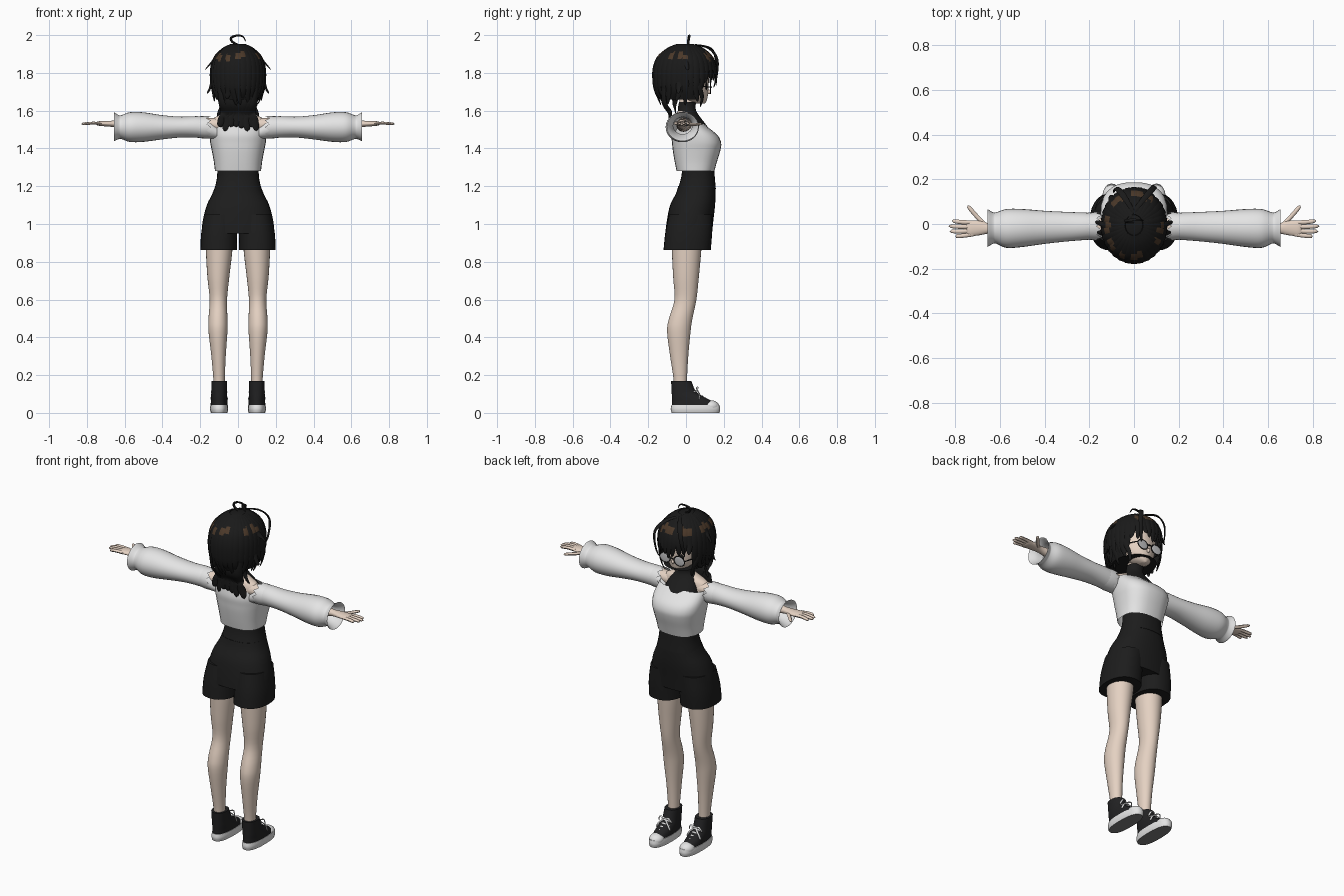
import bpy, bmesh, math, random
from mathutils import Vector, Matrix

random.seed(4)
cube = bpy.data.objects.get("Cube")
if cube:
    bpy.data.objects.remove(cube, do_unlink=True)


def material(name, *rgb):
    m = bpy.data.materials.new(name)
    m.use_nodes = True
    m.diffuse_color = (*rgb, 1)
    m.node_tree.nodes["Principled BSDF"].inputs["Base Color"].default_value = (*rgb, 1)
    return m


SKIN = material("skin", .78, .64, .54)
WHITE = material("white knit", .78, .78, .78)
BLACK = material("black cloth", .012, .012, .012)
HAIR = material("black hair", .01, .01, .01)
BROWN = material("brown hair shine", .07, .04, .022)
SHOE = material("charcoal canvas", .016, .016, .017)
GREY = material("grey rubber", .2, .2, .2)
LENS = material("pale lens", .55, .55, .56)
LIP = material("lip", .5, .22, .18)


def finish(name, bm, mats, angle=50):
    bmesh.ops.recalc_face_normals(bm, faces=bm.faces)
    me = bpy.data.meshes.new(name)
    bm.to_mesh(me)
    bm.free()
    for m in mats:
        me.materials.append(m)
    o = bpy.data.objects.new(name, me)
    bpy.context.collection.objects.link(o)
    bpy.ops.object.select_all(action='DESELECT')
    o.select_set(True)
    bpy.context.view_layer.objects.active = o
    bpy.ops.object.shade_smooth_by_angle(angle=math.radians(angle))
    return o


def spline(pts, sub):
    out = []
    for i in range(len(pts) - 1):
        quad = [pts[max(i - 1, 0)], pts[i], pts[i + 1], pts[min(i + 2, len(pts) - 1)]]
        for j in range(sub):
            t = j / sub
            out.append(tuple(.5 * (2 * b + (c - a) * t + (2*a - 5*b + 4*c - d) * t**2
                                   + (3*b - a - 3*c + d) * t**3) for a, b, c, d in zip(*quad)))
    return out + [tuple(pts[-1])]


def loft(name, rings, mats, axis='z', power=2, seg=28, sub=4, caps=(True, True),
         flip=1, zigzag=0, keep=None, rule=None):
    """Rings are (position on axis, two centre values, two radii)."""
    bm = bmesh.new()
    loops = []
    for i, (t, c1, c2, r1, r2) in enumerate(spline(rings, sub)):
        loop = []
        for k in range(seg):
            a = math.tau * k / seg
            u, v = math.cos(a), math.sin(a)
            p = c1 + r1 * math.copysign(abs(u) ** (2 / power), u)
            q = c2 + r2 * math.copysign(abs(v) ** (2 / power), v)
            w = t + (zigzag * (k % 2) if i == 0 else 0)
            co = (p, q, w) if axis == 'z' else (w, p, q)
            loop.append(bm.verts.new((co[0] * flip, co[1], co[2])))
        loops.append(loop)
    for lo, hi in zip(loops, loops[1:]):
        for k in range(seg):
            n = (k + 1) % seg
            bm.faces.new((lo[k], lo[n], hi[n], hi[k]))
    for loop, cap in zip((loops[0], loops[-1]), caps):
        if cap:
            bm.faces.new(loop)
    if keep:
        bad = [f for f in bm.faces if not keep(f.calc_center_median())]
        bmesh.ops.delete(bm, geom=bad, context='FACES')
    bmesh.ops.recalc_face_normals(bm, faces=bm.faces)
    bm.normal_update()
    if rule:
        for f in bm.faces:
            f.material_index = rule(f)
    return finish(name, bm, mats)


def strands(name, paths, mats, width, blunt=2, flat=.35, up=None, root=.5, shine=False):
    """Tapered locks swept along smooth paths, all in one object."""
    bm = bmesh.new()
    for path in paths:
        pts = [Vector(p) for p in spline(path, 5)]
        lit = shine and random.random() < .65
        band = 1.865 + random.uniform(0, .015)
        prev, last = None, len(pts) - 1
        for i, p in enumerate(pts):
            t = i / last
            tan = (pts[min(i + 1, last)] - pts[max(i - 1, 0)]).normalized()
            out = Vector(up) if up else Vector((p.x, p.y, p.z - 1.79))
            side = tan.cross(out).normalized()
            out = side.cross(tan)
            w = width * (root + (1 - root) * min(1, t * 3)) * max(1 - t ** blunt, .004) ** .5
            ring = [bm.verts.new(p + side * w * math.cos(k * math.pi / 3)
                                 + out * w * flat * math.sin(k * math.pi / 3)) for k in range(6)]
            if prev:
                for k in range(6):
                    f = bm.faces.new((prev[k], prev[k - 1], ring[k - 1], ring[k]))
                    f.material_index = int(lit and band < f.calc_center_median().z < band + .033)
            else:
                bm.faces.new(ring)
            prev = ring
        bm.faces.new(prev)
    return finish(name, bm, mats, 60)


def ellipsoid(name, loc, size, mat):
    bm = bmesh.new()
    bmesh.ops.create_uvsphere(bm, u_segments=20, v_segments=12, radius=1,
                              matrix=Matrix.Translation(loc) @ Matrix.Diagonal((*size, 1)))
    return finish(name, bm, [mat])


# Torso, neck and clothing
loft("shoulders_and_neck", [(1.45, 0, 0, .12, .06), (1.52, 0, -.01, .15, .057), (1.56, 0, -.01, .13, .05),
     (1.585, 0, -.008, .075, .043), (1.61, 0, 0, .042, .04), (1.7, 0, .01, .04, .04)], [SKIN])
loft("halter_top", [(1.44, 0, .05, .11, .09), (1.49, 0, .045, .105, .085), (1.54, 0, .03, .09, .065),
     (1.58, 0, .012, .066, .053), (1.61, 0, .004, .048, .047), (1.645, 0, .008, .046, .045)], [BLACK])
loft("sweater_body", [(1.28, 0, .05, .122, .1), (1.33, 0, .052, .128, .112), (1.39, 0, .056, .139, .126),
     (1.43, 0, .056, .147, .13), (1.47, 0, .045, .15, .122), (1.51, 0, .025, .148, .094),
     (1.53, 0, .015, .142, .08)], [WHITE], power=2.5, caps=(False, False))
loft("waistband", [(1.185, 0, .057, .125, .101), (1.24, 0, .063, .112, .09), (1.295, 0, .065, .109, .084)],
     [BLACK], power=2.3)
loft("shorts_seat", [(.95, 0, .014, .193, .124), (1.02, 0, .022, .186, .123), (1.1, 0, .035, .165, .119),
     (1.16, 0, .051, .136, .105), (1.2, 0, .057, .121, .098)], [BLACK], power=2.3)

# Head and face
loft("head", [(1.638, 0, .075, .012, .025), (1.655, 0, .052, .047, .058), (1.69, 0, .03, .082, .087),
     (1.74, 0, .018, .1, .102), (1.82, 0, .01, .108, .11), (1.9, 0, 0, .085, .085), (1.93, 0, 0, .04, .04)],
     [SKIN])
ellipsoid("nose", (0, .12, 1.7), (.008, .012, .012), SKIN)
ellipsoid("mouth", (0, .105, 1.667), (.014, .004, .003), LIP)


# Hair: a cap below, with separate locks over it
def reach(z):
    table = [(1.5, .6), (1.62, .72), (1.66, .84), (1.72, .98), (1.8, 1), (1.85, .95), (1.9, .78), (1.94, .42), (1.96, .05)]
    for (a, ra), (b, rb) in zip(table, table[1:]):
        if z <= b:
            return ra + (rb - ra) * (z - a) / (b - a)
    return .05


def on_head(a, z, s=1.0):
    r = reach(z) * s
    return (.143 * r * math.sin(a), .168 * r * math.cos(a) - .005, z)


loft("hair_cap", [(z, 0, -.005, .138 * reach(z), .163 * reach(z))
     for z in (1.66, 1.7, 1.75, 1.8, 1.85, 1.89, 1.92, 1.94, 1.952)], [HAIR, BROWN],
     keep=lambda c: c.y < .05 or c.z > 1.81, sub=3,
     rule=lambda f: int(1.87 < f.calc_center_median().z < 1.9))
locks = []
count = 32
for i in range(count):
    a = math.tau * i / count - math.pi
    end = 1.755 if abs(a) < .85 else 1.67 if abs(a) < 1.5 else 1.645
    end += random.uniform(-.025, .02)
    drift = random.uniform(-.15, .15)
    levels = [z for z in (1.948, 1.925, 1.88, 1.82, 1.75, 1.7) if z > end + .03]
    locks.append([on_head(a, z) for z in levels] + [on_head(a + drift, end, random.uniform(.95, 1.12))])
strands("hair_locks", locks, [HAIR, BROWN], .028, shine=True)
strands("nape_hair", [[(.1 * u, -.12, 1.72), (.085 * u, -.115, 1.64), (.07 * u, -.085, 1.59),
        (.085 * u, -.083, 1.55), (.1 * u, -.085, 1.5 + random.uniform(-.01, .015))]
        for u in (-1, -.7, -.4, -.1, .2, .5, .8, 1)], [HAIR], .025, blunt=6)
loose = [[(-.02, .03, 1.95), (.05, .12, 1.93), (.09, .165, 1.87), (.085, .16, 1.77), (.07, .145, 1.72)],
         [(0, .05, 1.95), (-.05, .13, 1.93), (-.08, .16, 1.86), (-.09, .14, 1.76)]]
for s in (-1, 1):
    loose += [[(.125 * s, .06, 1.8), (.125 * s, .07, 1.73), (.105 * s, .085, 1.67), (.09 * s, .075, 1.62)],
              [(.11 * s, -.02, 1.89), (.145 * s, 0, 1.85), (.175 * s, .01, 1.815)],
              [(.13 * s, -.04, 1.8), (.148 * s, -.04, 1.72), (.165 * s, -.04, 1.69)],
              [(.1 * s, -.05, 1.7), (.085 * s, -.06, 1.63), (.11 * s, -.05, 1.57)]]
strands("loose_hair", loose, [HAIR], .015)
strands("hair_curl_on_top", [[(.005, .01, 1.945), (-.03, .012, 1.965), (-.036, .015, 1.985), (-.01, .018, 1.997),
        (.025, .018, 1.993), (.042, .015, 1.965)]], [HAIR], .007, flat=1.2, up=(0, 1, 0), root=.8)

# Glasses
wires = [[(-.015, .132, 1.722), (0, .135, 1.726), (.015, .132, 1.722)]]
for s, side in ((-1, "left"), (1, "right")):
    ellipsoid(side + "_eye", (.045 * s, .108, 1.73), (.018, .006, .02), HAIR)
    ellipsoid(side + "_lens", (.047 * s, .13, 1.718), (.033, .003, .027), LENS)
    bpy.ops.mesh.primitive_torus_add(location=(.047 * s, .13, 1.718), rotation=(math.pi / 2, 0, 0),
                                     major_radius=.034, minor_radius=.003, major_segments=28, minor_segments=6)
    rim = bpy.context.object
    rim.name = side + "_glasses_rim"
    rim.scale.y = .82
    rim.data.materials.append(BLACK)
    wires.append([(.08 * s, .128, 1.725), (.1 * s, .08, 1.728), (.105 * s, .01, 1.73)])
strands("glasses_wires", wires, [BLACK], .003, blunt=20, flat=1, up=(0, 0, 1), root=1)

# Limbs, built once for each side
for s, side in ((-1, "left"), (1, "right")):
    loft(side + "_sleeve", [(.11, -.01, 1.485, .045, .035), (.15, -.01, 1.502, .055, .05),
         (.2, -.01, 1.513, .06, .057), (.3, -.012, 1.513, .066, .055), (.4, -.015, 1.512, .074, .064),
         (.5, -.018, 1.513, .085, .078), (.57, -.02, 1.513, .087, .079), (.615, -.018, 1.513, .071, .064),
         (.63, -.018, 1.513, .07, .063), (.655, -.018, 1.515, .084, .076), (.65, -.018, 1.515, .078, .07),
         (.62, -.018, 1.515, .06, .055), (.58, -.018, 1.52, .05, .045)], [WHITE], axis='x',
         caps=(False, False), flip=s)
    loft(side + "_lace_edge", [(.142, -.01, 1.512, .062, .06), (.175, -.01, 1.512, .063, .06),
         (.21, -.01, 1.513, .06, .057)], [WHITE], axis='x', seg=20, sub=1, caps=(False, False),
         flip=s, zigzag=.025)
    loft(side + "_arm", [(.1, -.01, 1.525, .042, .036), (.3, -.015, 1.525, .036, .036),
         (.56, -.02, 1.528, .028, .027), (.64, -.02, 1.53, .022, .018), (.69, -.018, 1.531, .032, .015),
         (.735, -.02, 1.532, .035, .012), (.75, -.02, 1.532, .03, .007)], [SKIN], axis='x', flip=s)
    fingers = [[(.72 * s, y, 1.532), (.77 * s, y * 1.15, 1.534), (tip * s, y * 1.3 + .005, 1.53)]
               for y, tip in ((-.046, .8), (-.029, .825), (-.011, .83), (.007, .815))]
    fingers.append([(.66 * s, -.01, 1.528), (.7 * s, .03, 1.526), (.725 * s, .058, 1.528), (.745 * s, .082, 1.53)])
    strands(side + "_fingers", fingers, [SKIN], .0095, blunt=8, flat=.9, up=(0, 0, 1), root=1)

    loft(side + "_shorts_leg", [(.862, .102, .006, .097, .125), (.95, .1, .014, .095, .124),
         (1.05, .09, .025, .088, .115)], [BLACK], power=2.3, flip=s)
    loft(side + "_leg", [(.08, .1, -.03, .03, .035), (.17, .1, -.03, .03, .035), (.3, .103, -.036, .038, .048),
         (.43, .106, -.038, .05, .062), (.5, .106, -.028, .05, .062), (.6, .104, -.003, .046, .058),
         (.72, .104, 0, .058, .068), (.86, .1, .003, .07, .078), (1, .098, .005, .075, .085)], [SKIN], flip=s)

    # High-top shoe with sole, toe cap and laces
    loft(side + "_sole", [(0, .1, .05, .044, .126), (.02, .1, .05, .048, .131), (.042, .1, .05, .046, .127)],
         [WHITE, GREY], power=2.5, flip=s, rule=lambda f: int(f.normal.z < -.9))
    loft(side + "_shoe", [(.035, .1, .045, .045, .12), (.06, .1, .034, .044, .108), (.085, .1, .01, .043, .085),
         (.115, .1, -.012, .041, .064), (.168, .1, -.025, .041, .054)], [SHOE], power=2.3, flip=s)
    ellipsoid(side + "_toe_cap", (.1 * s, .13, .035), (.041, .046, .032), WHITE)
    laces = []
    for y, z in ((.057, .12), (.07, .103), (.086, .09), (.105, .077)):
        laces.append([((.1 + d) * s, y - abs(d) * .5, z - abs(d) * .3) for d in (-.03, -.015, 0, .015, .03)])
    for d in (-1, 1):
        laces.append([(.1 * s, .056, .128), (.1 * s + .028 * d, .062, .135), (.1 * s + .042 * d, .05, .105)])
        laces.append([(.1 * s, .056, .126), (.1 * s + .03 * d, .07, .1), (.1 * s + .045 * d, .07, .07)])
    strands(side + "_laces", laces, [WHITE], .005, blunt=20, flat=.6, up=(0, .6, .8), root=1)
